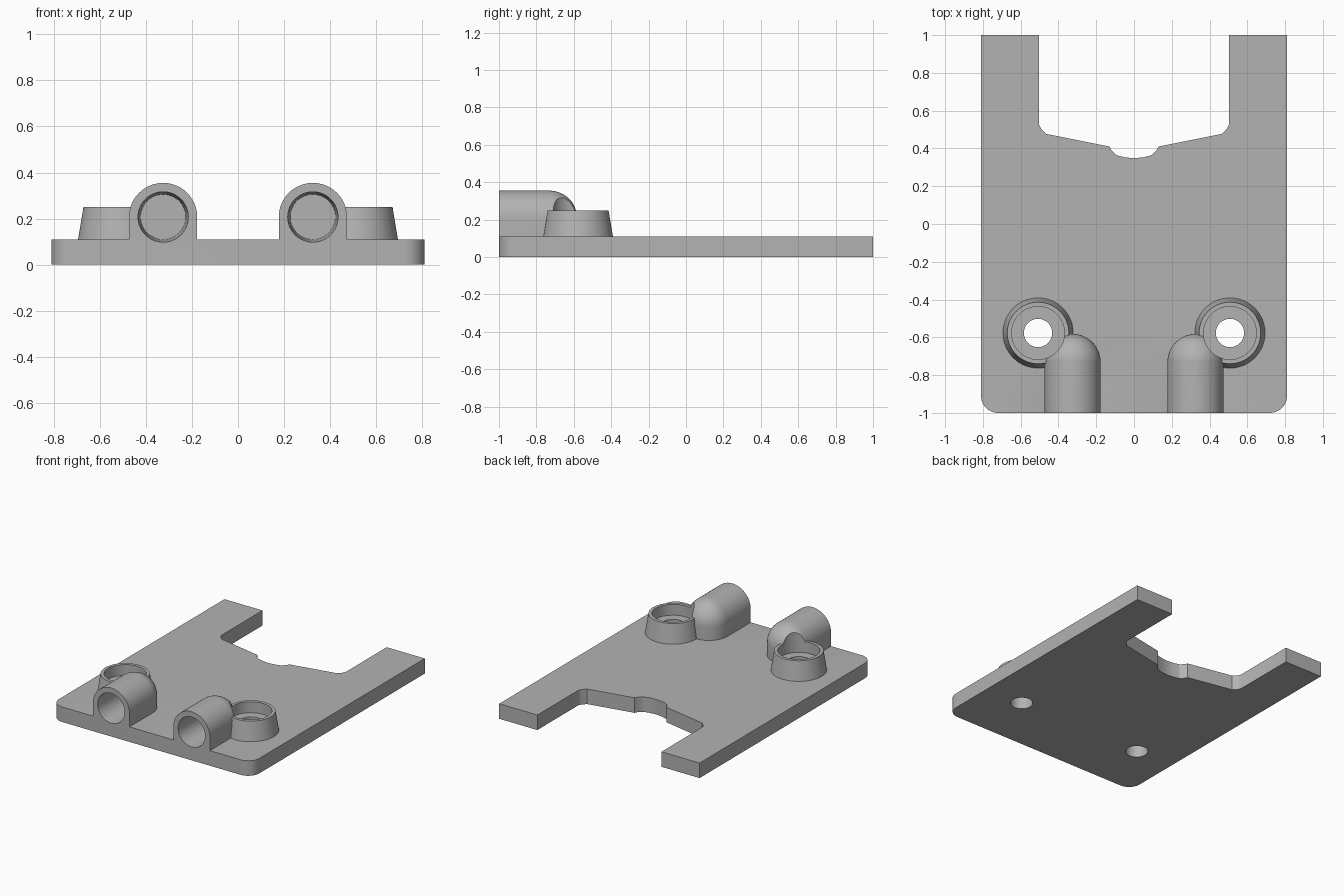
import bpy, bmesh, math
from mathutils import Matrix, Vector

cube = bpy.data.objects.get("Cube")
if cube:
    bpy.data.objects.remove(cube, do_unlink=True)

grey = bpy.data.materials.new("plain grey")
grey.use_nodes = True
colour = (0.45, 0.45, 0.45, 1)
grey.diffuse_color = colour
grey.node_tree.nodes["Principled BSDF"].inputs["Base Color"].default_value = colour

PLATE = 0.11            # plate thickness
BOSS = (0.508, -0.577)  # boss centre
TUBE_X, TUBE_Z, TUBE_R = 0.325, 0.207, 0.148
DOME_Y = -0.73


def to_object(name, bm):
    bmesh.ops.recalc_face_normals(bm, faces=bm.faces[:])
    mesh = bpy.data.meshes.new(name)
    bm.to_mesh(mesh)
    bm.free()
    mesh.materials.append(grey)
    ob = bpy.data.objects.new(name, mesh)
    bpy.context.collection.objects.link(ob)
    return ob


def cone(name, start, end, r1, r2):
    """Round solid between two points."""
    start, end = Vector(start), Vector(end)
    axis = end - start
    turn = axis.to_track_quat('Z', 'Y').to_matrix().to_4x4()
    bm = bmesh.new()
    bmesh.ops.create_cone(bm, cap_ends=True, segments=64, radius1=r1, radius2=r2,
                          depth=axis.length,
                          matrix=Matrix.Translation((start + end) / 2) @ turn)
    return to_object(name, bm)


def cut(ob, cutters):
    bpy.context.view_layer.objects.active = ob
    for c in cutters:
        mod = ob.modifiers.new("cut", 'BOOLEAN')
        mod.operation, mod.solver, mod.object = 'DIFFERENCE', 'EXACT', c
        bpy.ops.object.modifier_apply(modifier=mod.name)


def plate():
    # Right half of the outline, from the front middle round to the notch
    r = 0.09
    half = [(0.81 - r + r * math.sin(a), -1 + r - r * math.cos(a))
            for a in [math.pi / 2 * i / 10 for i in range(11)]]
    half += [(0.81, 1), (0.502, 1), (0.502, 0.525), (0.492, 0.505), (0.465, 0.477),
             (0.13, 0.41), (0.118, 0.388), (0.095, 0.365), (0.05, 0.353)]
    outline = half + [(0, 0.348)] + [(-x, y) for x, y in reversed(half)]
    bm = bmesh.new()
    face = bm.faces.new([bm.verts.new((x, y, 0)) for x, y in outline])
    top = bmesh.ops.extrude_face_region(bm, geom=[face])["geom"]
    bmesh.ops.translate(bm, vec=(0, 0, PLATE),
                        verts=[v for v in top if isinstance(v, bmesh.types.BMVert)])
    return to_object("base_plate", bm)


def tube(name, x):
    # Arched front, quarter-sphere end and straight foot, wrapped in a hull
    bm = bmesh.new()
    steps = 24
    for i in range(steps + 1):
        a = math.pi * i / steps
        c, s = TUBE_R * math.cos(a), TUBE_R * math.sin(a)
        bm.verts.new((x + c, -1, TUBE_Z + s))
        bm.verts.new((x + c, DOME_Y + s, PLATE))
        for j in range(steps // 2):
            b = math.pi / 2 * j / (steps // 2)
            bm.verts.new((x + c * math.cos(b), DOME_Y + s * math.cos(b),
                          TUBE_Z + TUBE_R * math.sin(b)))
    bm.verts.new((x, DOME_Y, TUBE_Z + TUBE_R))
    for side in (-1, 1):
        bm.verts.new((x + side * TUBE_R, -1, PLATE))
    bmesh.ops.remove_doubles(bm, verts=bm.verts[:], dist=0.0001)
    bmesh.ops.convex_hull(bm, input=bm.verts[:])
    bmesh.ops.dissolve_limit(bm, angle_limit=0.01, verts=bm.verts[:], edges=bm.edges[:])
    return to_object(name, bm)


base = plate()
parts, cutters = [base], []
for side, label in ((1, "left"), (-1, "right")):
    x, y = side * BOSS[0], BOSS[1]
    tx = side * TUBE_X
    boss = cone(label + "_boss", (x, y, PLATE), (x, y, 0.25), 0.186, 0.163)
    arch = tube(label + "_tube", tx)
    # Screw hole, screw head recess and tapered bore
    hole = cone("hole_cutter", (x, y, -0.1), (x, y, 0.5), 0.075, 0.075)
    recess = cone("recess_cutter", (x, y, 0.17), (x, y, 0.5), 0.14, 0.14)
    bore = cone("bore_cutter", (tx, -1.02, TUBE_Z), (tx, -0.72, TUBE_Z), 0.11, 0.098)
    cut(boss, [hole, recess, bore])
    cut(arch, [hole, recess, bore])
    cut(base, [hole, bore])
    parts += [boss, arch]
    cutters += [hole, recess, bore]

for c in cutters:
    bpy.data.objects.remove(c, do_unlink=True)

bpy.ops.object.select_all(action='DESELECT')
for ob in parts:
    ob.select_set(True)
bpy.context.view_layer.objects.active = base
bpy.ops.object.shade_smooth_by_angle(angle=math.radians(30))
